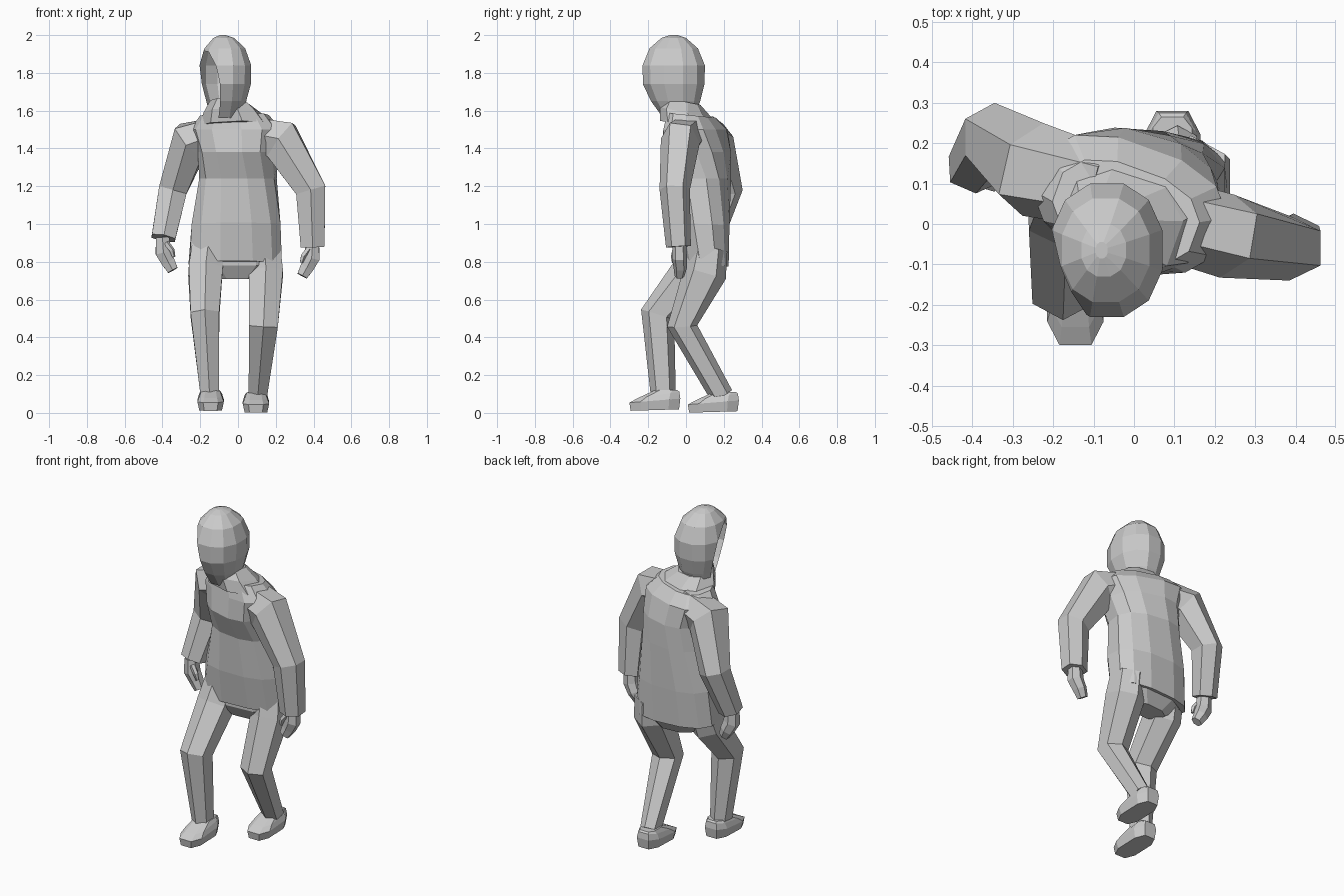
import bpy, bmesh, math
from mathutils import Vector

if "Cube" in bpy.data.objects:
    bpy.data.objects.remove(bpy.data.objects["Cube"], do_unlink=True)

# One plain grey for the whole figure
grey = bpy.data.materials.new("plain_grey")
grey.use_nodes = True
grey.diffuse_color = (0.6, 0.6, 0.6, 1)
grey.node_tree.nodes["Principled BSDF"].inputs["Base Color"].default_value = grey.diffuse_color


def outline(sides, power):
    """Rounded-square outline whose extents are exactly one in both directions."""
    pts = []
    for i in range(sides):
        a = 2 * math.pi * (i + 0.5) / sides
        pts.append([math.copysign(abs(f(a)) ** power, f(a)) for f in (math.cos, math.sin)])
    mx, my = (max(abs(p[k]) for p in pts) for k in (0, 1))
    return [(p[0] / mx, p[1] / my) for p in pts]


def skin(name, rings, finish=None):
    """Join rings of points into a closed, flat-shaded object."""
    bm = bmesh.new()
    loops = [[bm.verts.new(p) for p in ring] for ring in rings]
    for a, b in zip(loops, loops[1:]):
        for i in range(len(a)):
            j = (i + 1) % len(a)
            bm.faces.new((a[i], a[j], b[j], b[i]))
    bm.faces.new(loops[0])
    bm.faces.new(loops[-1])
    bmesh.ops.recalc_face_normals(bm, faces=bm.faces[:])
    if finish:
        finish(bm)
    mesh = bpy.data.meshes.new(name)
    bm.to_mesh(mesh)
    bm.free()
    mesh.materials.append(grey)
    obj = bpy.data.objects.new(name, mesh)
    bpy.context.collection.objects.link(obj)
    return obj


def stack(name, levels, sides=12, power=0.8, finish=None):
    """Level rings: x, y, z, half width, half depth, yaw in degrees, slope along y."""
    shape = outline(sides, power)
    rings = []
    for x, y, z, rx, ry, yaw, slope in levels:
        c, s = math.cos(math.radians(yaw)), math.sin(math.radians(yaw))
        ring = []
        for u, v in shape:
            dx, dy = u * rx * c - v * ry * s, u * rx * s + v * ry * c
            ring.append((x + dx, y + dy, z + slope * dy))
        rings.append(ring)
    return skin(name, rings, finish)


def limb(name, path, sides=6):
    """Tube along a path of (point, half width, half depth)."""
    shape = outline(sides, 0.9)
    pts = [Vector(p[0]) for p in path]
    rings = []
    for i, (p, ru, rv) in enumerate(path):
        t = Vector()
        if i > 0:
            t += (pts[i] - pts[i - 1]).normalized()
        if i < len(pts) - 1:
            t += (pts[i + 1] - pts[i]).normalized()
        t.normalize()
        v = Vector((0, 1, 0))
        v = (v - t * v.dot(t)).normalized()
        u = v.cross(t)
        rings.append([pts[i] + u * a * ru + v * b * rv for a, b in shape])
    return skin(name, rings)


# Jacket body, twisted so the left shoulder leads
stack("jacket", [
    (-0.015, 0.10, 0.79, 0.245, 0.12, 4, -0.12),
    (-0.01, 0.09, 1.00, 0.235, 0.14, 0, -0.05),
    (0.0, 0.085, 1.24, 0.20, 0.145, -8, 0),
    (0.0, 0.055, 1.38, 0.205, 0.17, -16, 0),
    (-0.01, 0.05, 1.50, 0.24, 0.145, -20, 0),
    (-0.02, 0.03, 1.575, 0.18, 0.11, -20, -0.1),
])

# Folded base of the hood, sloping down to the back
stack("hood_collar", [
    (-0.01, 0.035, 1.52, 0.18, 0.15, -20, -0.15),
    (-0.03, 0.00, 1.59, 0.14, 0.12, -20, -0.2),
    (-0.05, -0.02, 1.65, 0.09, 0.09, -10, -0.2),
], sides=8)


# Hood, turned to the right, cut open around the face
def cut_opening(bm):
    facing = Vector((-0.91, -0.37, -0.19)).normalized()
    bmesh.ops.bisect_plane(bm, geom=bm.verts[:] + bm.edges[:] + bm.faces[:],
                           plane_co=Vector((-0.06, -0.06, 1.76)) + facing * 0.098,
                           plane_no=facing, clear_outer=True)


stack("hood", [
    (-0.07, -0.04, 1.56, 0.08, 0.08, 0, 0),
    (-0.065, -0.055, 1.65, 0.108, 0.13, 0, 0),
    (-0.067, -0.065, 1.74, 0.135, 0.163, 0, 0),
    (-0.067, -0.065, 1.84, 0.137, 0.165, 0, 0),
    (-0.07, -0.065, 1.93, 0.108, 0.128, 0, 0),
    (-0.075, -0.065, 1.985, 0.055, 0.065, 0, 0),
    (-0.08, -0.065, 2.00, 0.015, 0.02, 0, 0),
], power=0.9, finish=cut_opening)

# Sleeves
limb("left_sleeve", [
    ((0.06, 0.02, 1.48), 0.085, 0.10),
    ((0.23, -0.03, 1.44), 0.11, 0.105),
    ((0.385, -0.06, 1.18), 0.08, 0.08),
    ((0.395, -0.04, 0.88), 0.063, 0.066),
])
limb("right_sleeve", [
    ((-0.08, 0.09, 1.485), 0.085, 0.10),
    ((-0.25, 0.135, 1.44), 0.105, 0.12),
    ((-0.345, 0.215, 1.18), 0.075, 0.085),
    ((-0.395, 0.135, 0.925), 0.063, 0.062),
])

# Hands with thumbs, hanging from the cuffs
for side, sx, wrist in (("left", 1, Vector((0.395, -0.035, 0.90))),
                        ("right", -1, Vector((-0.40, 0.125, 0.93)))):
    def at(x, y, z):
        return wrist + Vector((sx * x, y, z))
    limb(side + "_hand", [
        (at(0, 0, 0), 0.035, 0.036),
        (at(-0.005, 0.0, -0.08), 0.042, 0.040),
        (at(-0.03, 0.005, -0.13), 0.036, 0.036),
        (at(-0.055, 0.0, -0.175), 0.028, 0.026),
    ])
    limb(side + "_thumb", [
        (at(-0.02, -0.02, -0.03), 0.016, 0.016),
        (at(-0.05, -0.03, -0.07), 0.015, 0.015),
        (at(-0.06, -0.03, -0.105), 0.009, 0.009),
    ], sides=5)

# Trousers
stack("trouser_seat", [
    (-0.01, 0.10, 0.71, 0.11, 0.06, 4, 0),
    (-0.01, 0.10, 0.78, 0.20, 0.10, 4, 0),
    (-0.01, 0.10, 0.88, 0.21, 0.10, 4, 0),
], sides=8)
limb("right_trouser_leg", [
    ((-0.16, 0.08, 0.87), 0.085, 0.10),
    ((-0.172, 0.035, 0.75), 0.09, 0.11),
    ((-0.175, -0.15, 0.52), 0.076, 0.092),
    ((-0.15, -0.12, 0.09), 0.048, 0.066),
])
limb("left_trouser_leg", [
    ((0.14, 0.12, 0.87), 0.085, 0.10),
    ((0.148, 0.10, 0.74), 0.09, 0.115),
    ((0.135, -0.02, 0.46), 0.076, 0.08),
    ((0.105, 0.19, 0.09), 0.048, 0.062),
])

# Shoes: flat sole, low toe and raised heel
for side, x, y, z in (("right", -0.145, -0.165, 0.015), ("left", 0.095, 0.145, 0.005)):
    stack(side + "_shoe", [
        (x, y, z, 0.060, 0.128, 0, 0.03),
        (x, y, z + 0.05, 0.070, 0.135, 0, 0.08),
        (x, y + 0.02, z + 0.08, 0.060, 0.11, 0, 0.15),
        (x, y + 0.06, z + 0.105, 0.048, 0.06, 0, 0),
    ], sides=8, power=0.65)
